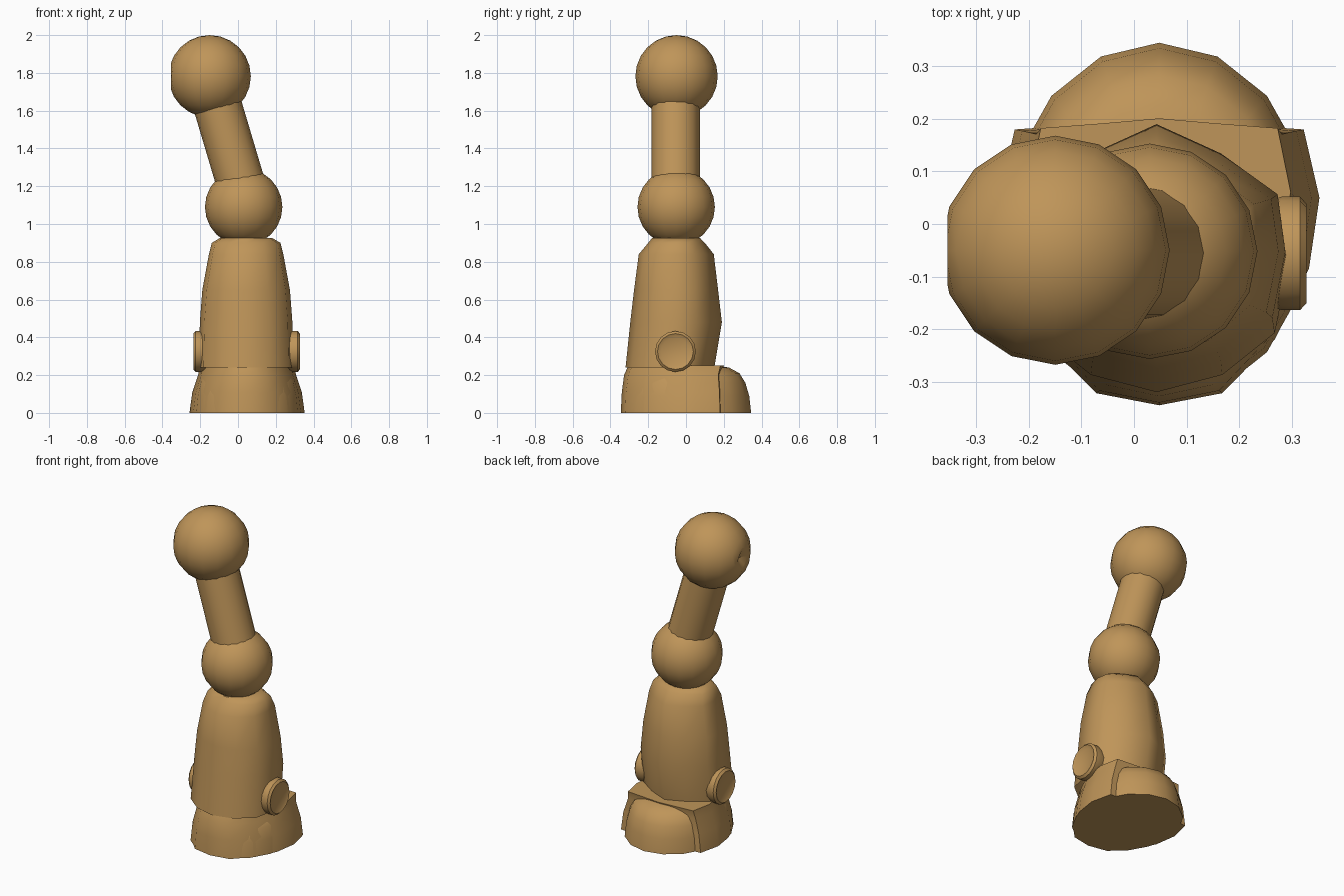
import bpy, bmesh
from math import sin, cos, pi, radians
from mathutils import Vector, Matrix

if "Cube" in bpy.data.objects:
    bpy.data.objects.remove(bpy.data.objects["Cube"])

mat = bpy.data.materials.new("tan")
mat.diffuse_color = (0.52, 0.30, 0.10, 1)
mat.use_nodes = True
mat.node_tree.nodes["Principled BSDF"].inputs["Base Color"].default_value = mat.diffuse_color


def finish(bm, name, angle=40):
    bmesh.ops.recalc_face_normals(bm, faces=bm.faces)
    me = bpy.data.meshes.new(name)
    bm.to_mesh(me)
    bm.free()
    me.materials.append(mat)
    ob = bpy.data.objects.new(name, me)
    bpy.context.collection.objects.link(ob)
    bpy.ops.object.select_all(action='DESELECT')
    ob.select_set(True)
    bpy.context.view_layer.objects.active = ob
    bpy.ops.object.shade_smooth_by_angle(angle=radians(angle))
    return ob


def loft(name, rings, cap_start=False, cap_end=False, angle=40):
    bm = bmesh.new()
    loops = [[bm.verts.new(p) for p in r] for r in rings]
    n = len(loops[0])
    for a, b in zip(loops, loops[1:]):
        for i in range(n):
            j = (i + 1) % n
            bm.faces.new((a[i], a[j], b[j], b[i]))
    if cap_start:
        bm.faces.new(loops[0][::-1])
    if cap_end:
        bm.faces.new(loops[-1])
    return finish(bm, name, angle)


def mirrored(half):
    # half outline from front centre to back centre, mirrored across x
    return half + [(-x, y) for x, y in half[-2:0:-1]]


def circle(n):
    return [(cos(2 * pi * i / n), sin(2 * pi * i / n)) for i in range(n)]


def ball(name, centre, r, clip_x=None):
    bm = bmesh.new()
    bmesh.ops.create_uvsphere(bm, u_segments=16, v_segments=12, radius=r,
                              matrix=Matrix.Translation(centre))
    if clip_x is not None:
        # flattened side with a shallow dent
        cut = bmesh.ops.bisect_plane(bm, geom=bm.verts[:] + bm.edges[:] + bm.faces[:],
                                     plane_co=(clip_x, 0, 0), plane_no=(-1, 0, 0),
                                     clear_outer=True)
        edges = [e for e in cut['geom_cut'] if isinstance(e, bmesh.types.BMEdge)]
        face = bmesh.ops.contextual_create(bm, geom=edges)['faces'][0]
        bmesh.ops.inset_region(bm, faces=[face], thickness=0.015)
        centre_vert = bmesh.ops.poke(bm, faces=[face])['verts'][0]
        centre_vert.co.x += 0.03
    return finish(bm, name)


CX = 0.048

# rounded back of the base
dome = [(1, 0), (0.97, 0.09), (0.91, 0.16), (0.82, 0.21), (0.66, 0.24), (0.45, 0.25)]
loft("base_dome", [[(CX + 0.29 * s * x, 0.345 * s * y, z) for x, y in circle(16)]
                   for s, z in dome], cap_start=True, angle=50)

# front block wrapped round the base
outline = mirrored([(0, -0.345), (0.12, -0.322), (0.22, -0.22), (0.285, -0.085),
                    (0.305, 0.05), (0.275, 0.18), (0.13, 0.19), (0, 0.2)])
block = [(1, 1, 0, 0), (0.95, 0.985, 0, 0.11), (0.85, 0.95, 0, 0.2), (0.82, 0.93, 0.015, 0.25)]
loft("base_block", [[(CX + x * sx, y * sy + dy, z) for x, y in outline]
                    for sx, sy, dy, z in block], cap_start=True, cap_end=True)

# tapering body: z, half width, front y, back y
section = mirrored([(0, -1), (0.5, -0.86), (0.9, -0.52), (1, 0),
                    (0.94, 0.45), (0.5, 0.77), (0, 1)])
body = [(0.24, 0.25, -0.32, 0.15), (0.48, 0.245, -0.295, 0.19), (0.65, 0.232, -0.275, 0.17),
        (0.84, 0.197, -0.25, 0.147), (0.9, 0.182, -0.2, 0.1), (0.925, 0.14, -0.18, 0.075)]
loft("body", [[(CX - 0.005 + x * w, (f + b) / 2 + y * (b - f) / 2, z) for x, y in section]
              for z, w, f, b in body], cap_end=True, angle=50)

# side discs with a shallow face recess
disc = [(0.18, 0.09), (0.235, 0.108), (0.27, 0.108), (0.282, 0.095), (0.272, 0.075)]
for side, label in ((1, "right"), (-1, "left")):
    loft("side_disc_" + label,
         [[(CX - 0.002 + side * d, -0.056 + r * y, 0.325 + r * z) for y, z in circle(16)]
          for d, r in disc], cap_end=True)

# middle joint, leaning neck and head
ball("middle_joint", (0.03, -0.052, 1.09), 0.205)
low, high = Vector((0.01, -0.055, 1.23)), Vector((-0.115, -0.055, 1.65))
turn = (high - low).to_track_quat('Z', 'Y')
loft("neck", [[p + turn @ Vector((0.128 * x, 0.128 * y, 0)) for x, y in circle(16)]
              for p in (low, high)])
ball("head", (-0.15, -0.05, 1.782), 0.218, clip_x=-0.355)
